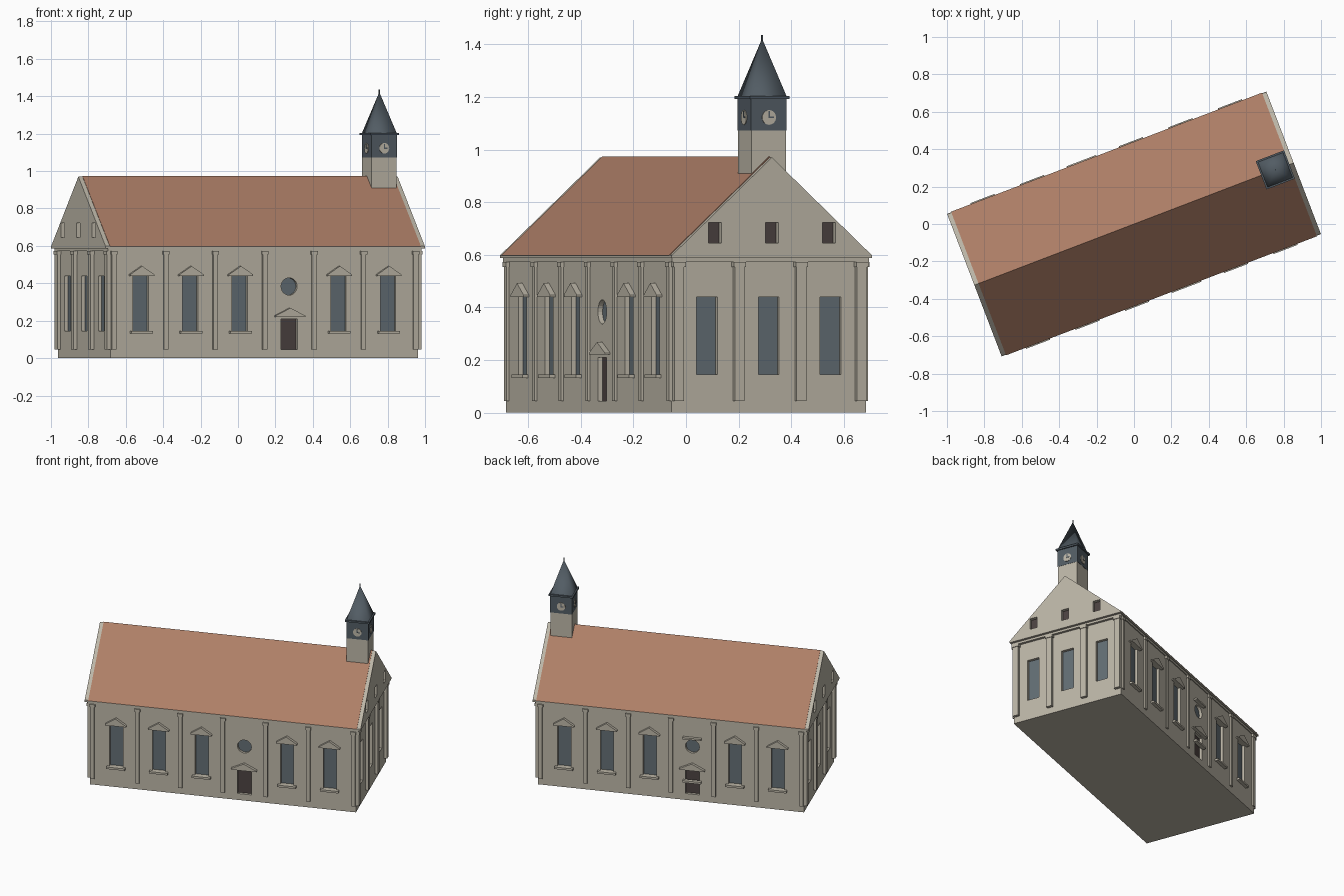
import bpy, bmesh, math
from mathutils import Matrix, Vector

if "Cube" in bpy.data.objects:
    bpy.data.objects.remove(bpy.data.objects["Cube"])

TURN = Matrix.Rotation(math.radians(20.95), 4, 'Z')   # whole church is turned in plan
L, W = 0.88, 0.395                                    # half length / width of the walls
FRONT, RIGHT, BACK, LEFT = range(4)


def material(name, rgb):
    m = bpy.data.materials.new(name)
    m.diffuse_color = (*rgb, 1)
    m.use_nodes = True
    m.node_tree.nodes["Principled BSDF"].inputs["Base Color"].default_value = m.diffuse_color
    return m


STONE = material("stone", (0.50, 0.465, 0.385))
GLASS = material("window_glass", (0.125, 0.155, 0.175))
WOOD = material("dark_wood", (0.072, 0.055, 0.052))
TILE = material("roof_tile", (0.42, 0.21, 0.135))
SLATE = material("slate", (0.085, 0.108, 0.128))


def prism(bm, pts, d0, d1, side=FRONT, offset=(0, 0, 0)):
    """Extrude an outline (along wall, z) from distance d0 to d1 outwards on one side."""
    m = Matrix.Translation(offset) @ Matrix.Rotation(side * math.pi / 2, 4, 'Z')
    a = [bm.verts.new(m @ Vector((s, -d0, z))) for s, z in pts]
    b = [bm.verts.new(m @ Vector((s, -d1, z))) for s, z in pts]
    bm.faces.new(a[::-1])
    bm.faces.new(b)
    for i in range(len(pts)):
        j = (i + 1) % len(pts)
        bm.faces.new((a[i], a[j], b[j], b[i]))


def rect(s, w, z0, z1):
    return [(s - w / 2, z0), (s + w / 2, z0), (s + w / 2, z1), (s - w / 2, z1)]


def disc(s, z, r, n=24):
    return [(s + r * math.cos(i * math.tau / n), z + r * math.sin(i * math.tau / n)) for i in range(n)]


def block(bm, hx, hy, z0, z1, offset=(0, 0, 0)):
    prism(bm, rect(0, 2 * hx, z0, z1), -hy, hy, FRONT, offset)


def finish(name, bm, mat):
    bmesh.ops.recalc_face_normals(bm, faces=bm.faces)
    me = bpy.data.meshes.new(name)
    bm.to_mesh(me)
    bm.free()
    me.transform(TURN)
    me.materials.append(mat)
    ob = bpy.data.objects.new(name, me)
    bpy.context.collection.objects.link(ob)
    return ob


def cut(ob, cutter):
    cutter.hide_render = True
    mod = ob.modifiers.new("openings", 'BOOLEAN')
    mod.operation, mod.solver, mod.object = 'DIFFERENCE', 'EXACT', cutter
    bpy.context.view_layer.objects.active = ob
    bpy.ops.object.modifier_apply(modifier=mod.name)
    bpy.data.objects.remove(cutter)


BAYS = [-0.7075, -0.4245, -0.1415, 0.1415, 0.4245, 0.7075]
DOOR = 0.1415
DEPTH = 0.02

# openings and their panes
holes, glass, wood, gable_holes = (bmesh.new() for _ in range(4))


def opening(pts, wall, side, pane, hole=holes, depth=DEPTH):
    prism(hole, pts, wall - depth, wall + 0.03, side)
    prism(pane, pts, wall - depth - 0.004, wall - depth + 0.001, side)


for side in (FRONT, BACK):
    for s in BAYS:
        if s == DOOR:
            opening(rect(s, 0.094, 0.045, 0.21), W, side, wood)
            opening(disc(s, 0.383, 0.046), W, side, glass)
        else:
            opening(rect(s, 0.087, 0.145, 0.44), W, side, glass)
for side in (RIGHT, LEFT):
    for s in (-0.252, 0, 0.252):
        opening(rect(s, 0.085, 0.145, 0.44), L, side, glass)
    for s in (-0.232, 0, 0.232):
        opening(rect(s, 0.052, 0.645, 0.722), 0.914, side, wood, gable_holes, 0.024)

# walls
bm = bmesh.new()
block(bm, L, W, 0, 0.59)
cut(finish("walls", bm, STONE), finish("wall_cutter", holes, STONE))

# end gables
bm = bmesh.new()
for side in (RIGHT, LEFT):
    prism(bm, [(-0.408, 0.597), (0.408, 0.597), (0, 0.97)], 0.872, 0.914, side)
cut(finish("gables", bm, STONE), finish("gable_cutter", gable_holes, STONE))
finish("window_panes", glass, GLASS)
finish("doors_and_gable_openings", wood, WOOD)

# cornice
bm = bmesh.new()
block(bm, 0.897, 0.401, 0.572, 0.588)
block(bm, 0.914, 0.408, 0.587, 0.599)
finish("cornice", bm, STONE)

# pilasters with capitals
bm = bmesh.new()


def pilaster(s, w, d, wall, side):
    prism(bm, rect(s, w, 0.045, 0.573), wall - 0.005, wall + d, side)
    prism(bm, rect(s, w + 0.01, 0.553, 0.573), wall - 0.005, wall + d + 0.004, side)


for side in (FRONT, BACK):
    for s in (-0.864, -0.566, -0.283, 0, 0.283, 0.566, 0.864):
        pilaster(s, 0.026, 0.01, W, side)
for side in (RIGHT, LEFT):
    for s in (-0.372, -0.126, 0.126, 0.372):
        pilaster(s, 0.04, 0.02, L, side)
finish("pilasters", bm, STONE)

# sills and pediments
bm = bmesh.new()


def pediment(s, w, z0, z1, side):
    prism(bm, [(s - w / 2, z0), (s + w / 2, z0), (s + w / 2, z0 + 0.007), (s, z1),
               (s - w / 2, z0 + 0.007)], W - 0.005, W + 0.022, side)


for side in (FRONT, BACK):
    for s in BAYS:
        if s == DOOR:
            pediment(s, 0.168, 0.22, 0.268, side)
        else:
            pediment(s, 0.138, 0.44, 0.492, side)
        if s != DOOR or side == BACK:      # the back door bay keeps plain bars
            prism(bm, rect(s, 0.122, 0.131, 0.145), W - 0.005, W + 0.022, side)
    if side == BACK:
        prism(bm, rect(DOOR, 0.122, 0.438, 0.45), W - 0.005, W + 0.022, side)
finish("sills_and_pediments", bm, STONE)

# roof
bm = bmesh.new()
prism(bm, [(-0.411, 0.598), (0.411, 0.598), (0, 0.973)], -0.89, 0.89, RIGHT)
finish("roof", bm, TILE)

# tower
T = (0.809, 0, 0)
bm = bmesh.new()
block(bm, 0.071, 0.071, 0.80, 1.08, T)
finish("tower_shaft", bm, STONE)
bm = bmesh.new()
block(bm, 0.0725, 0.0725, 1.073, 1.195, T)
block(bm, 0.081, 0.081, 1.192, 1.204, T)
finish("clock_stage", bm, SLATE)

# clocks on all four faces
faces, hands = bmesh.new(), bmesh.new()
for side in range(4):
    prism(faces, disc(0, 1.122, 0.028), 0.07, 0.0755, side, T)
    prism(hands, rect(0, 0.006, 1.119, 1.146), 0.074, 0.0775, side, T)
    prism(hands, rect(0.009, 0.018, 1.119, 1.125), 0.074, 0.0775, side, T)
finish("clock_faces", faces, STONE)
finish("clock_hands", hands, SLATE)

# spire and finial
bm = bmesh.new()
base = [bm.verts.new((T[0] + x * 0.072, y * 0.072, 1.203)) for x, y in ((-1, -1), (1, -1), (1, 1), (-1, 1))]
tip = bm.verts.new((T[0], 0, 1.422))
for i in range(4):
    bm.faces.new((base[i], base[(i + 1) % 4], tip)).smooth = True
finish("spire", bm, SLATE)
bm = bmesh.new()
block(bm, 0.0025, 0.0025, 1.40, 1.436, T)
finish("finial", bm, SLATE)
